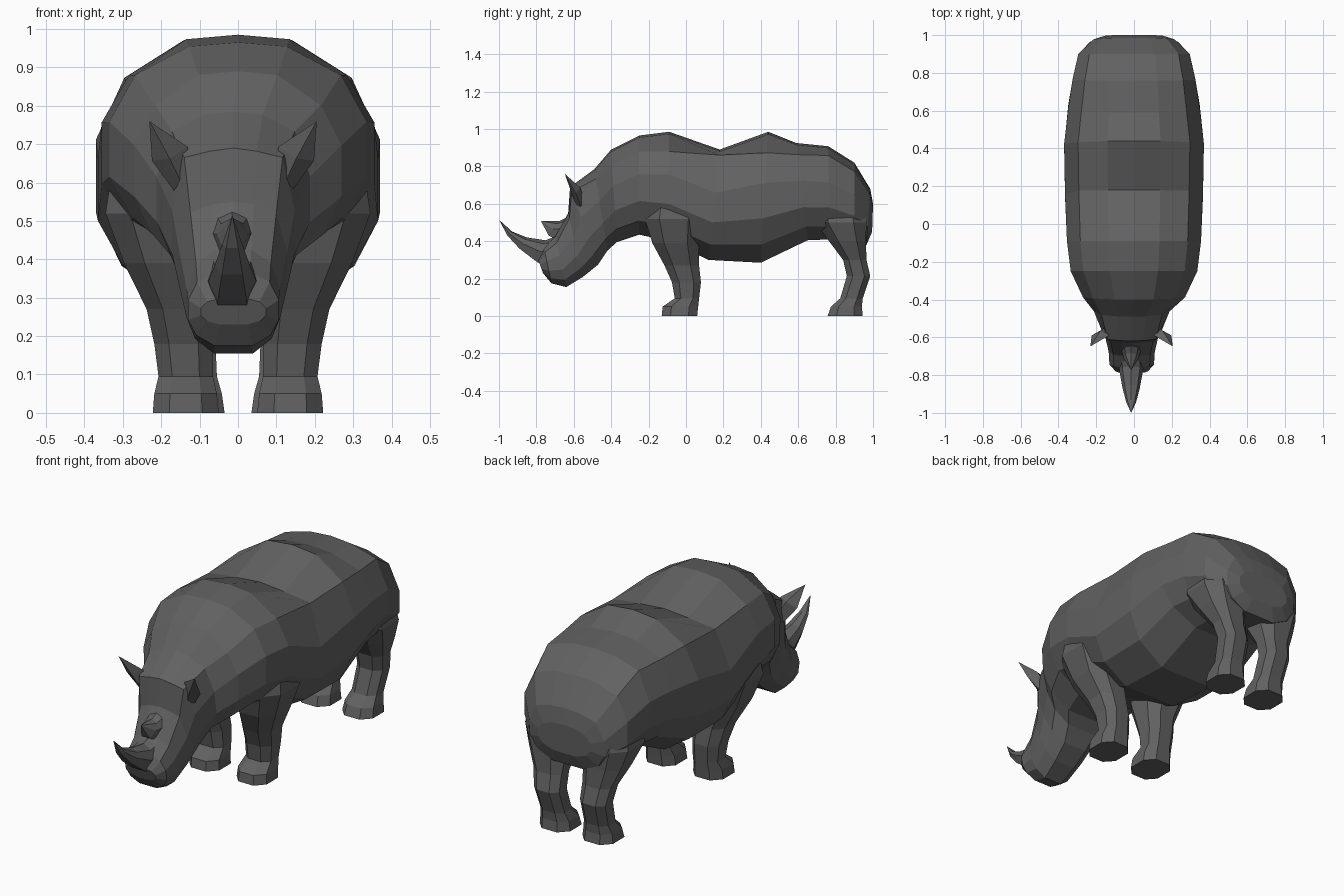
import bpy, bmesh

hide = bpy.data.materials.new("dark_grey_hide")
hide.diffuse_color = (0.12, 0.12, 0.12, 1)


def loft(name, rings, mirror=False):
    """Skin a list of equal-length point rings, capping both ends."""
    bm = bmesh.new()
    vs = [[bm.verts.new(p) for p in ring] for ring in rings]
    n = len(vs[0])
    for a, b in zip(vs, vs[1:]):
        for i in range(n):
            j = (i + 1) % n
            bm.faces.new((a[i], a[j], b[j], b[i]))
    bm.faces.new(vs[0])
    bm.faces.new(vs[-1])
    bmesh.ops.remove_doubles(bm, verts=bm.verts, dist=0.0005)
    bmesh.ops.recalc_face_normals(bm, faces=bm.faces)
    me = bpy.data.meshes.new(name)
    bm.to_mesh(me)
    bm.free()
    me.materials.append(hide)
    ob = bpy.data.objects.new(name, me)
    bpy.context.collection.objects.link(ob)
    if mirror:
        ob.modifiers.new("mirror", 'MIRROR')
    return ob


def section(yt, zt, yb, zb, w, profile, dx=0.0):
    """Symmetric ring between a top and a bottom point; profile = (width, drop)."""
    half = [(f * w, d) for f, d in profile]
    full = half + [(-x, d) for x, d in reversed(half) if x > 1e-6 or w == 0]
    if w == 0:
        full = [(0, d) for _, d in half] + [(0, d) for f, d in reversed(profile) if f > 0]
    return [(x + dx, yt + (yb - yt) * d, zt + (zb - zt) * d) for x, d in full]


# Torso and head: top y,z / bottom y,z / half width / drop of the back ridge
trunk = [
    (-0.79, 0.30, -0.765, 0.23, 0.085, .15),
    (-0.76, 0.37, -0.72, 0.175, 0.118, .15),
    (-0.70, 0.43, -0.64, 0.155, 0.122, .14),
    (-0.63, 0.55, -0.55, 0.21, 0.140, .08),
    (-0.62, 0.69, -0.47, 0.275, 0.160, .06),
    (-0.49, 0.785, -0.42, 0.35, 0.200, .12),
    (-0.40, 0.89, -0.37, 0.395, 0.270, .18),
    (-0.25, 0.965, -0.25, 0.435, 0.335, .16),
    (-0.09, 0.985, -0.09, 0.40, 0.355, .18),
    (0.18, 0.89, 0.12, 0.30, 0.365, .05),
    (0.44, 0.985, 0.40, 0.285, 0.370, .16),
    (0.59, 0.925, 0.65, 0.405, 0.348, .12),
    (0.76, 0.908, 0.77, 0.41, 0.325, .10),
    (0.90, 0.82, 0.90, 0.39, 0.295, .11),
    (0.985, 0.68, 0.965, 0.38, 0.215, .10),
    (1.0, 0.60, 0.995, 0.45, 0.150, .15),
]
rings = []
for yt, zt, yb, zb, w, r in trunk:
    prof = [(0, 0), (.38, .02), (.8, r), (1, .39), (1, .66), (.82, .86), (.42, 1)]
    rings.append(section(yt, zt, yb, zb, w, prof, -0.012 if yt < -.45 else 0))
loft("body_and_head", rings)

# Horns
horn_profile = [(0, 0), (.75, .18), (1, .55), (.6, 1)]
for name, rows in {
    "front_horn": [(-.69, .43, -.765, .27, .066), (-.75, .405, -.805, .295, .062),
                   (-.85, .42, -.89, .36, .045), (-.93, .452, -.955, .43, .026),
                   (-1, .515, -1, .515, 0)],
    "rear_horn": [(-.61, .54, -.69, .41, .055), (-.68, .507, -.735, .43, .04),
                  (-.775, .508, -.775, .508, 0)],
}.items():
    loft(name, [section(*r, horn_profile, -0.015) for r in rows])

# Ears: flattened four-sided spikes (centre, half width, half depth)
for side, s in (("left", -1), ("right", 1)):
    ear = []
    for x, y, z, a, b in ((.115, -.55, .57, .025, .025), (.165, -.59, .675, .046, .024),
                          (.218, -.648, .76, 0, 0)):
        ear.append([(s * (x + dx) - .013, y + dy, z + dz) for dx, dy, dz in
                    ((a, 0, -a * .4), (0, b, b * .5), (-a, 0, a * .4), (0, -b, -b * .5))])
    loft(side + "_ear", ear)


def leg(name, rows):
    """Eight-sided leg from rows of z, y0, y1, x0, x1."""
    rings = []
    for z, y0, y1, x0, x1 in rows:
        cx, cy, hx, hy = (x0 + x1) / 2, (y0 + y1) / 2, (x1 - x0) / 2, (y1 - y0) / 2
        q = .5
        rings.append([(cx + hx * u, cy + hy * v, z) for u, v in
                      ((1, -q), (1, q), (q, 1), (-q, 1), (-1, q), (-1, -q), (-q, -1), (q, -1))])
    loft(name, rings, mirror=True)


leg("front_legs", [
    (0, -.13, .06, .05, .222), (.05, -.125, .065, .055, .218), (.095, -.06, .07, .065, .207),
    (.18, -.075, .08, .065, .218), (.27, -.115, .07, .07, .238),
    (.39, -.18, .07, .08, .297), (.52, -.22, .09, .09, .345), (.62, -.2, .08, .12, .33)])
leg("rear_legs", [
    (0, .757, .945, .035, .21), (.05, .775, .94, .042, .205), (.095, .825, .945, .055, .195),
    (.215, .86, .985, .06, .205), (.30, .84, .965, .06, .22),
    (.40, .765, .962, .05, .262), (.50, .69, .965, .05, .295), (.62, .70, .93, .08, .27)])
